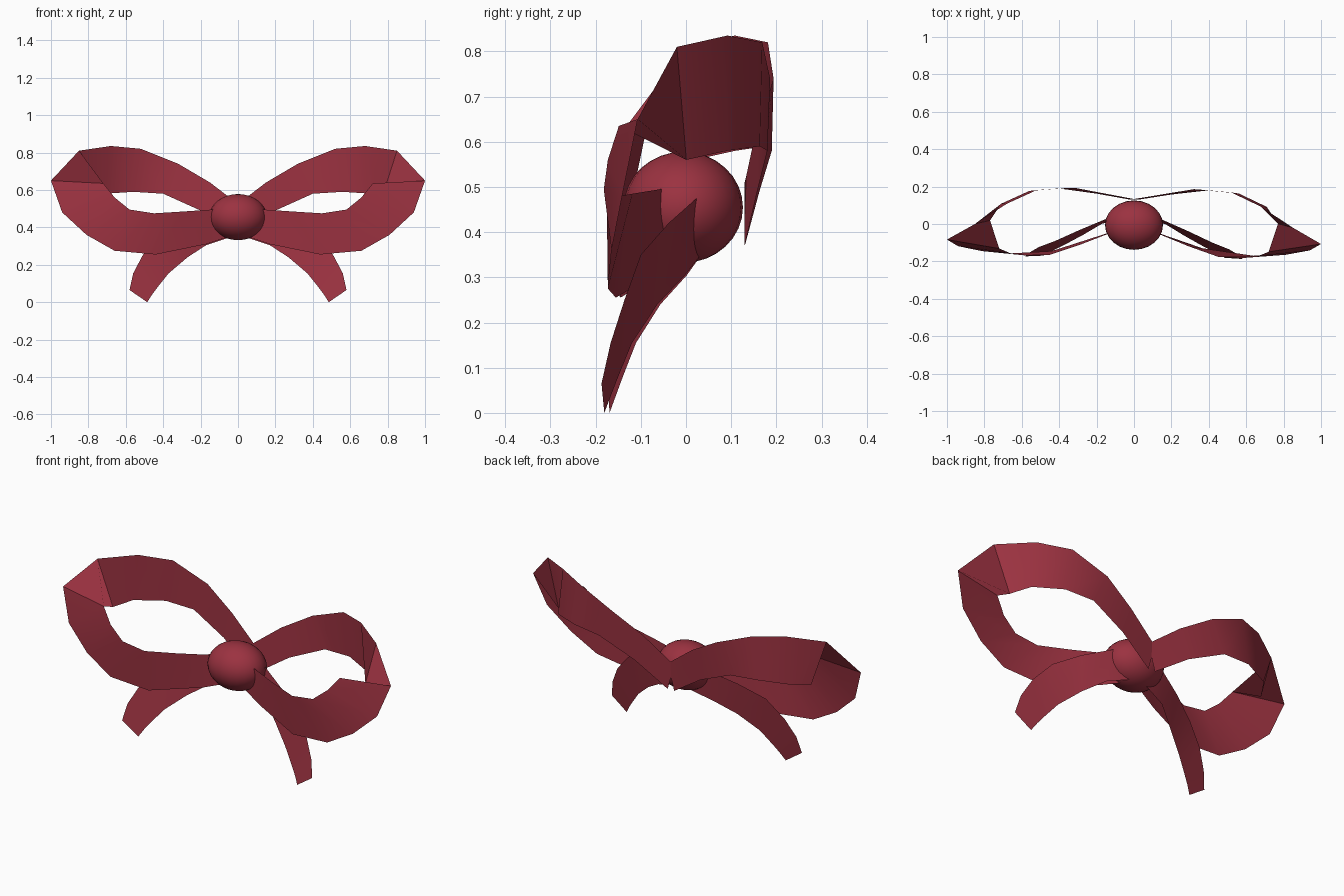
import bpy
import bmesh
from math import radians
from mathutils import Vector

default_cube = bpy.data.objects.get("Cube")
if default_cube:
    bpy.data.objects.remove(default_cube, do_unlink=True)

# One satin colour for the whole bow
satin = bpy.data.materials.new("dark red satin")
satin.use_nodes = True
colour = (0.33, 0.032, 0.052, 1.0)
satin.diffuse_color = colour
satin.node_tree.nodes["Principled BSDF"].inputs["Base Color"].default_value = colour


def finish(obj):
    """Apply the material and smooth shading that keeps real creases."""
    obj.data.materials.append(satin)
    bpy.ops.object.select_all(action="DESELECT")
    obj.select_set(True)
    bpy.context.view_layer.objects.active = obj
    bpy.ops.object.shade_smooth_by_angle(angle=radians(40))


def ribbon(name, stations, side):
    """Skin a flat strip between matching points on its two edges."""
    bm = bmesh.new()
    previous = None
    for station in stations:
        pair = []
        for x, y, z in station:
            # The bow is turned very slightly about the vertical
            point = Vector((side * x, y - 0.012 * side * x, z))
            pair.append(bm.verts.new(point))
        if previous:
            corners = [previous[0], pair[0], pair[1], previous[1]]
            bm.faces.new(corners if side > 0 else corners[::-1])
        previous = pair
    mesh = bpy.data.meshes.new(name)
    bm.to_mesh(mesh)
    bm.free()
    obj = bpy.data.objects.new(name, mesh)
    bpy.context.collection.objects.link(obj)
    finish(obj)
    return obj


# Loop: (outer edge, inner edge), from behind the knot round to its front
loop_stations = [
    ((-0.02, 0.13, 0.51), (0.02, 0.13, 0.37)),
    ((0.15, 0.16, 0.64), (0.2, 0.16, 0.49)),
    ((0.32, 0.19, 0.74), (0.4, 0.185, 0.58)),
    ((0.52, 0.175, 0.82), (0.56, 0.17, 0.59)),
    ((0.68, 0.1, 0.835), (0.71, 0.1, 0.58)),
    ((0.85, -0.01, 0.81), (0.77, 0.01, 0.56)),
    ((1.0, -0.095, 0.65), (0.72, -0.14, 0.635)),
    ((0.94, -0.13, 0.48), (0.66, -0.165, 0.56)),
    ((0.81, -0.155, 0.36), (0.58, -0.175, 0.495)),
    ((0.66, -0.165, 0.275), (0.45, -0.17, 0.475)),
    ((0.44, -0.15, 0.255), (0.29, -0.115, 0.485)),
    ((0.17, -0.06, 0.31), (0.14, -0.055, 0.495)),
    ((0.05, -0.02, 0.35), (0.05, -0.02, 0.5)),
]

# Tail: (upper edge, lower edge), from the knot down to the cut end
tail_stations = [
    ((0.08, 0.04, 0.485), (0.05, 0.03, 0.345)),
    ((0.15, 0.025, 0.475), (0.17, 0.0, 0.305)),
    ((0.29, -0.035, 0.42), (0.27, -0.06, 0.24)),
    ((0.42, -0.095, 0.35), (0.37, -0.115, 0.155)),
    ((0.51, -0.13, 0.25), (0.43, -0.145, 0.08)),
    ((0.56, -0.16, 0.155), (0.46, -0.16, 0.04)),
    ((0.58, -0.18, 0.065), (0.485, -0.175, 0.0)),
]

# Left is +x
for label, side in (("left", 1), ("right", -1)):
    ribbon(label + "_loop", loop_stations, side)
    ribbon(label + "_tail", tail_stations, side)

# Knot: a flattened ball in the middle
bpy.ops.mesh.primitive_uv_sphere_add(
    segments=24, ring_count=16, radius=1, location=(0, -0.006, 0.455))
knot = bpy.context.object
knot.name = "knot"
knot.scale = (0.155, 0.132, 0.123)
bpy.ops.object.transform_apply(location=False, rotation=False, scale=True)
finish(knot)
